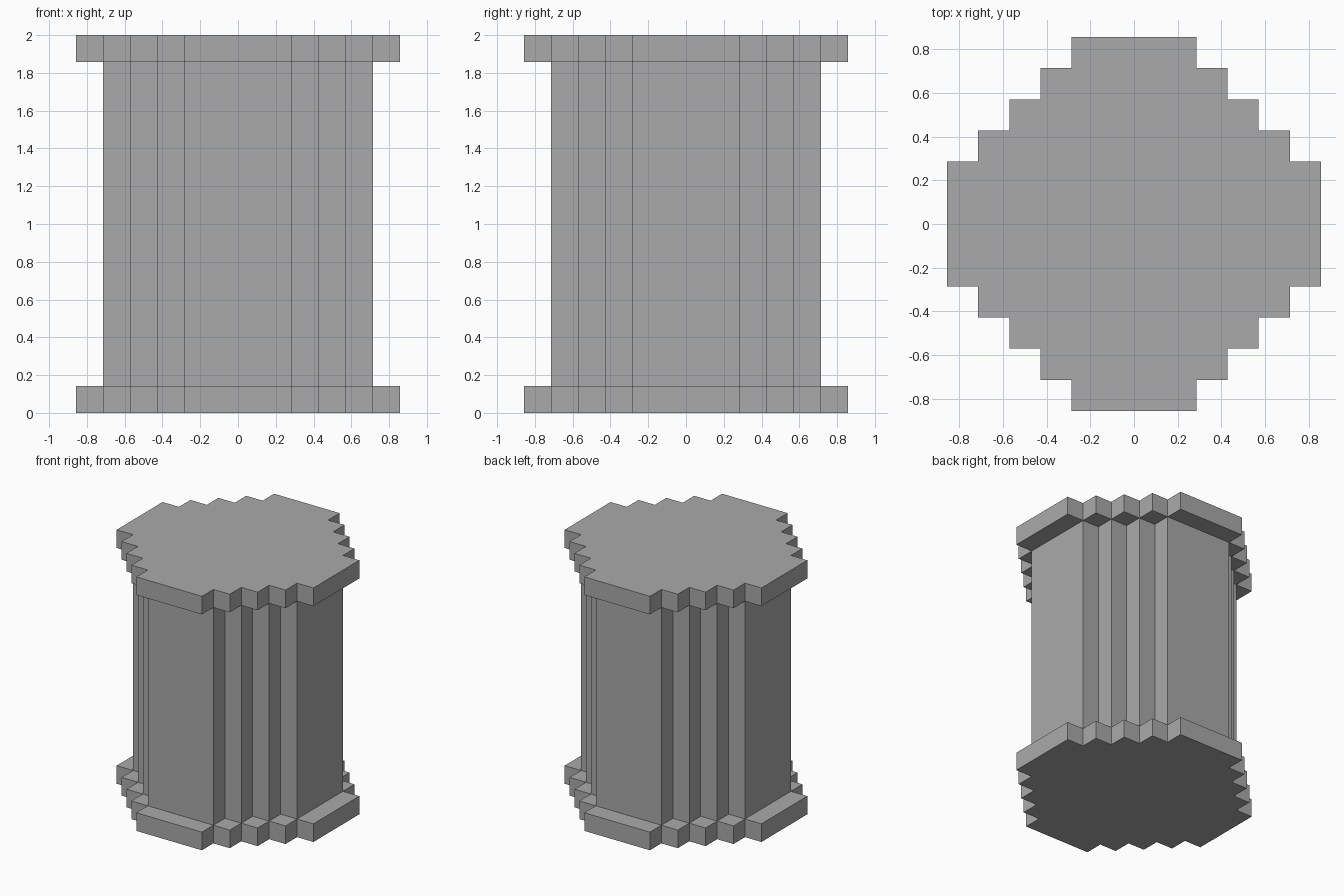
import bpy
import bmesh

if "Cube" in bpy.data.objects:
    bpy.data.objects.remove(bpy.data.objects["Cube"], do_unlink=True)

UNIT = 2 / 14  # width and height of one step

grey = bpy.data.materials.new("stone grey")
grey.use_nodes = True
grey.diffuse_color = (0.4, 0.4, 0.4, 1)
grey.node_tree.nodes["Principled BSDF"].inputs["Base Color"].default_value = (0.4, 0.4, 0.4, 1)


def stepped_outline(reach):
    """Octagon-like outline with stair-stepped diagonals, in step units."""
    quarter = []
    for y in range(2, reach + 1):
        x = reach + 2 - y
        quarter.append((x, y))          # outer corner
        if y < reach:
            quarter.append((x - 1, y))  # inner corner
    outline = []
    for _ in range(4):
        outline += quarter
        quarter = [(-y, x) for x, y in quarter]
    return outline


def stepped_prism(name, reach, bottom, top):
    bm = bmesh.new()
    base = bm.faces.new([bm.verts.new((x * UNIT, y * UNIT, bottom * UNIT))
                         for x, y in stepped_outline(reach)])
    grown = bmesh.ops.extrude_face_region(bm, geom=[base], use_keep_orig=True)
    verts = [v for v in grown["geom"] if isinstance(v, bmesh.types.BMVert)]
    bmesh.ops.translate(bm, verts=verts, vec=(0, 0, (top - bottom) * UNIT))
    bmesh.ops.recalc_face_normals(bm, faces=bm.faces)
    mesh = bpy.data.meshes.new(name)
    bm.to_mesh(mesh)
    bm.free()
    mesh.materials.append(grey)
    bpy.context.collection.objects.link(bpy.data.objects.new(name, mesh))


# Base slab, narrower column, matching top slab
stepped_prism("base_slab", 6, 0, 1)
stepped_prism("column", 5, 1, 13)
stepped_prism("top_slab", 6, 13, 14)
